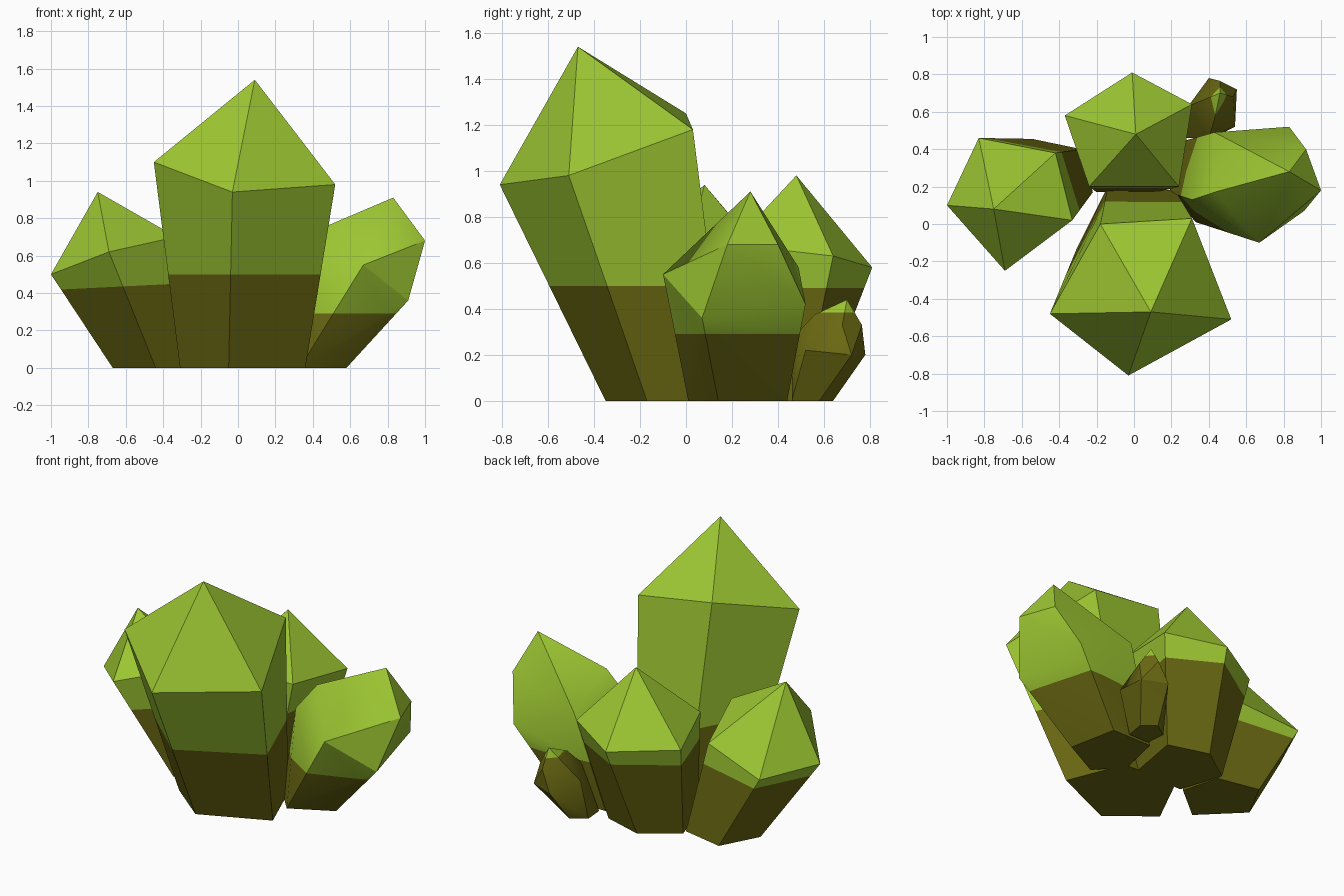
import bpy, bmesh, math
from mathutils import Vector

if "Cube" in bpy.data.objects:
    bpy.data.objects.remove(bpy.data.objects["Cube"])


def material(name, color):
    m = bpy.data.materials.new(name)
    m.diffuse_color = (*color, 1)
    m.use_nodes = True
    m.node_tree.nodes["Principled BSDF"].inputs["Base Color"].default_value = m.diffuse_color
    return m


GREEN = material("lime green crystal", (0.335, 0.565, 0.032))
BROWN = material("dark olive root", (0.145, 0.14, 0.006))


def finish(bm, name, level, tilt=0.0, smooth=False):
    """Cut along the colour line, colour below it olive, add the object."""
    no = Vector((-tilt, 0, 1)).normalized()
    co = Vector((0, 0, level))
    bmesh.ops.bisect_plane(bm, geom=bm.verts[:] + bm.edges[:] + bm.faces[:],
                           plane_co=co, plane_no=no)
    bmesh.ops.recalc_face_normals(bm, faces=bm.faces[:])
    for f in bm.faces:
        f.material_index = 1 if (f.calc_center_median() - co).dot(no) < 0 else 0
    me = bpy.data.meshes.new(name)
    bm.to_mesh(me)
    bm.free()
    me.materials.append(GREEN)
    me.materials.append(BROWN)
    ob = bpy.data.objects.new(name, me)
    bpy.context.collection.objects.link(ob)
    if smooth:
        bpy.ops.object.select_all(action='DESELECT')
        ob.select_set(True)
        bpy.context.view_layer.objects.active = ob
        bpy.ops.object.shade_smooth_by_angle(angle=math.radians(32))


def spike(name, base, ring, tip, level, tilt=0.0):
    """Five-sided crystal: flat base, tilted shoulder ring and a tip."""
    bm = bmesh.new()
    b = [bm.verts.new((x, y, 0)) for x, y in base]
    r = [bm.verts.new(p) for p in ring]
    t = bm.verts.new(tip)
    n = len(b)
    bm.faces.new(b)
    for i in range(n):
        j = (i + 1) % n
        bm.faces.new((b[i], b[j], r[j], r[i]))
        bm.faces.new((r[i], r[j], t))
    finish(bm, name, level, tilt)


def nugget(name, points, level):
    """Rounded crystal made as the convex hull of its corners."""
    bm = bmesh.new()
    for p in points:
        bm.verts.new(p)
    res = bmesh.ops.convex_hull(bm, input=bm.verts[:])
    loose = {v for v in res["geom_interior"] if isinstance(v, bmesh.types.BMVert)}
    bmesh.ops.delete(bm, geom=list(loose), context='VERTS')
    bmesh.ops.dissolve_limit(bm, angle_limit=math.radians(2),
                             verts=bm.verts[:], edges=bm.edges[:])
    finish(bm, name, level, smooth=True)


# Tall front crystal leaning forward
spike("front_crystal",
      [(-.31, -.14), (-.05, -.35), (.36, -.17), (.22, .18), (-.14, .20)],
      [(-.45, -.48, 1.10), (-.03, -.81, .94), (.52, -.51, .98),
       (.31, .03, 1.18), (-.18, 0, 1.25)],
      (.09, -.47, 1.54), .5)

# Left crystal leaning out
spike("left_crystal",
      [(-.67, .22), (-.44, -.01), (-.22, .17), (-.28, .40), (-.545, .455)],
      [(-1, .10, .50), (-.69, -.25, .62), (-.33, .02, .70),
       (-.42, .38, .58), (-.83, .46, .49)],
      (-.75, .08, .94), .466, .05)

# Back crystal
spike("back_crystal",
      [(-.285, .436), (-.20, .17), (.12, .17), (.18, .51), (-.07, .585)],
      [(-.37, .58, .60), (-.24, .20, .66), (.24, .20, .68),
       (.31, .64, .63), (-.01, .81, .58)],
      (.01, .48, .98), .49)

# Right crystal with bevelled shoulders
nugget("right_crystal",
       [(.33, .01, 0), (.58, .14, 0), (.52, .44, 0), (.25, .44, 0), (.19, .17, 0),
        (.67, -.10, .55), (.91, .07, .36), (.83, .52, .42), (.43, .49, .58),
        (.31, .13, .58), (.43, .17, .74), (1, .18, .68), (.92, .40, .68),
        (.83, .28, .91)], .29)

# Small crystal at the back right
nugget("small_crystal",
       [(.36, .64, 0), (.44, .58, 0), (.42, .46, 0), (.28, .46, 0), (.27, .58, 0),
        (.40, .78, .20), (.55, .72, .20), (.54, .52, .22), (.40, .46, .27),
        (.29, .63, .25), (.46, .765, .33), (.53, .68, .33), (.43, .56, .375),
        (.46, .70, .44)], .385)
